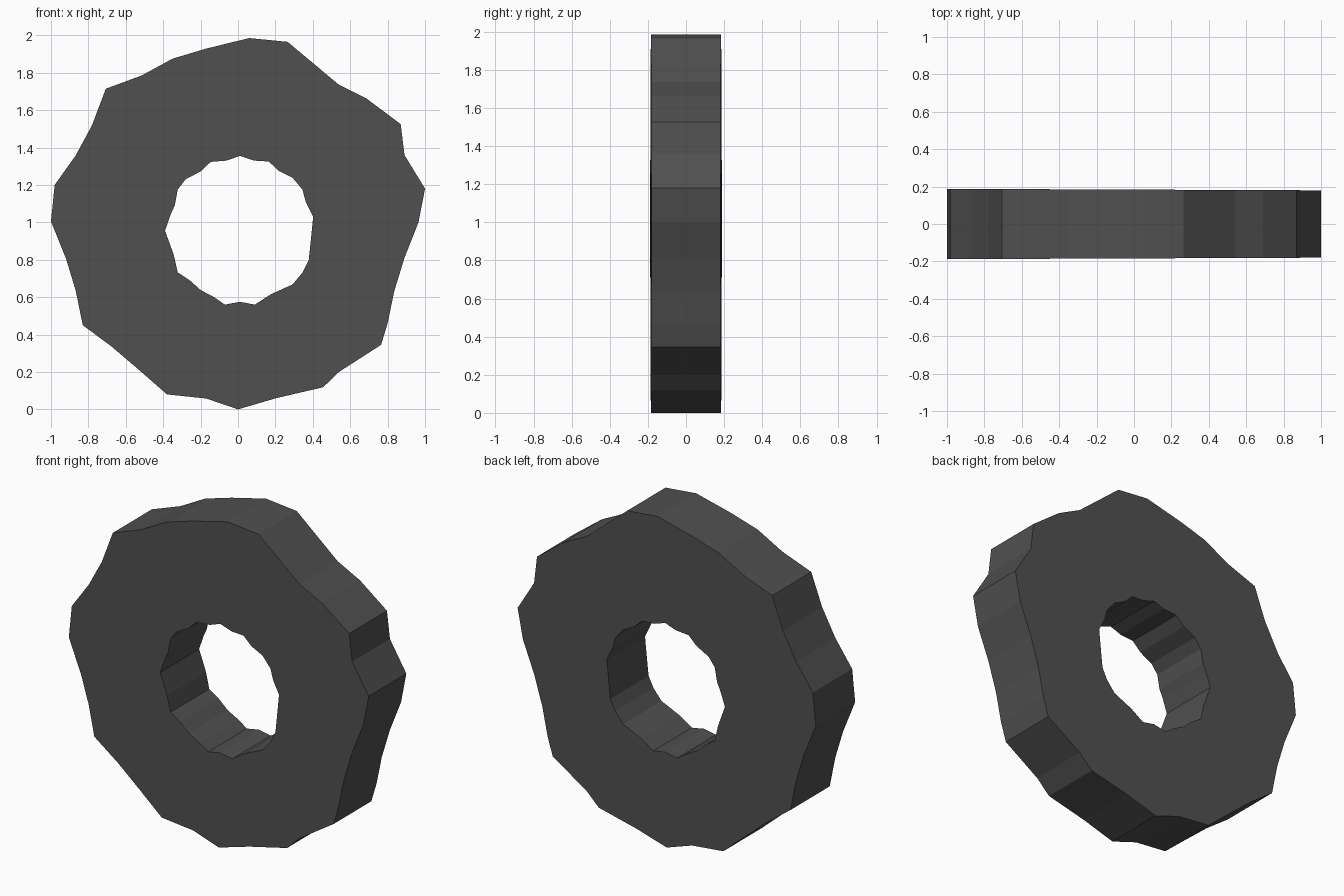
import bpy, bmesh

# Chipped outer rim and centre hole as (x, z) profiles
rim = [(.06, 1.985), (.265, 1.965), (.54, 1.735), (.69, 1.66), (.87, 1.525), (.89, 1.36),
       (1, 1.18), (.965, 1.0), (.89, .81), (.835, .63), (.80, .46), (.765, .345),
       (.54, .20), (.455, .118), (.205, .06), (0, 0), (-.17, .058), (-.38, .08),
       (-.525, .207), (-.675, .335), (-.83, .45), (-.868, .636), (-.92, .807), (-1, 1.005),
       (-.98, 1.2), (-.868, 1.357), (-.78, 1.52), (-.707, 1.714), (-.515, 1.785),
       (-.35, 1.875), (-.173, 1.928)]
hole = [(.01, 1.355), (.085, 1.33), (.165, 1.325), (.218, 1.275), (.292, 1.238), (.345, 1.174),
        (.362, 1.11), (.402, 1.03), (.39, .91), (.378, .797), (.345, .732), (.292, .668),
        (.175, .615), (.09, .56), (.01, .575), (-.07, .56), (-.125, .598), (-.2, .638),
        (-.258, .69), (-.322, .732), (-.344, .828), (-.39, .955), (-.36, 1.042),
        (-.338, 1.09), (-.322, 1.176), (-.28, 1.23), (-.2, 1.272), (-.146, 1.323), (-.06, 1.33)]


def half_depth(x):
    # very slightly thicker toward the left
    return 0.184 - 0.004 * x


bm = bmesh.new()
edges = []
for loop in (rim, hole):
    vs = [bm.verts.new((x, -half_depth(x), z)) for x, z in loop]
    edges += [bm.edges.new((vs[i - 1], vs[i])) for i in range(len(vs))]

# Front face with hole, then extrude to the back
bmesh.ops.triangle_fill(bm, edges=edges, use_beauty=True, use_dissolve=False)
ext = bmesh.ops.extrude_face_region(bm, geom=bm.faces[:], use_keep_orig=True)
for g in ext["geom"]:
    if isinstance(g, bmesh.types.BMVert):
        g.co.y = half_depth(g.co.x)
bmesh.ops.recalc_face_normals(bm, faces=bm.faces[:])

mesh = bpy.data.meshes.new("stone_wheel")
bm.to_mesh(mesh)
bm.free()
wheel = bpy.data.objects.new("stone_wheel", mesh)
bpy.context.collection.objects.link(wheel)

# Dark stone
mat = bpy.data.materials.new("dark_stone")
mat.diffuse_color = (0.08, 0.08, 0.08, 1)
mesh.materials.append(mat)
